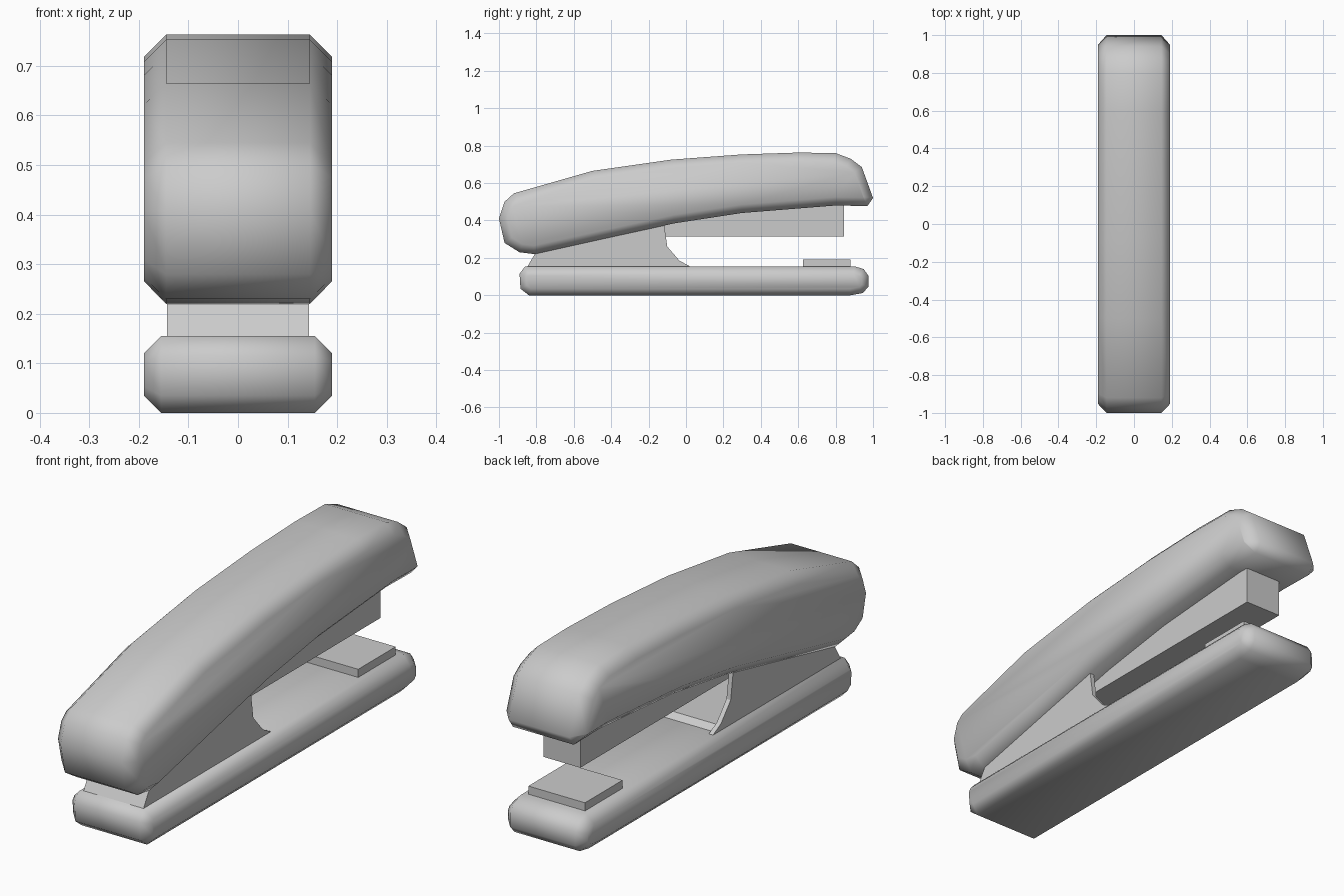
import bpy
import bmesh
from mathutils import Vector

if "Cube" in bpy.data.objects:
    bpy.data.objects.remove(bpy.data.objects["Cube"], do_unlink=True)

GREY = (0.6, 0.6, 0.6, 1)
grey = bpy.data.materials.new("plain grey")
grey.use_nodes = True
grey.diffuse_color = GREY
grey.node_tree.nodes["Principled BSDF"].inputs["Base Color"].default_value = GREY


def inset(profile, d):
    """Move every edge of a counter-clockwise (y, z) outline inwards by d."""
    pts = [Vector(p) for p in profile]
    result = []
    for i, p in enumerate(pts):
        a = (p - pts[i - 1]).normalized()
        b = (pts[(i + 1) % len(pts)] - p).normalized()
        na, nb = Vector((-a.y, a.x)), Vector((-b.y, b.x))
        result.append(p + (na + nb) * d / (1 + na.dot(nb)))
    return result


def loft(name, sections, smooth=False):
    """Join equal-length (y, z) outlines placed at different x."""
    bm = bmesh.new()
    rings = [[bm.verts.new((x, y, z)) for y, z in outline] for x, outline in sections]
    n = len(rings[0])
    for r, s in zip(rings, rings[1:]):
        for i in range(n):
            j = (i + 1) % n
            bm.faces.new((r[i], r[j], s[j], s[i]))
    bm.faces.new(rings[0])
    bm.faces.new(rings[-1])
    bmesh.ops.recalc_face_normals(bm, faces=bm.faces)
    for f in bm.faces:
        f.smooth = smooth
    mesh = bpy.data.meshes.new(name)
    bm.to_mesh(mesh)
    bm.free()
    mesh.materials.append(grey)
    obj = bpy.data.objects.new(name, mesh)
    bpy.context.collection.objects.link(obj)
    return obj


def rounded_body(name, profile, half_width, bevel):
    side = inset(profile, bevel)
    flat = half_width - bevel
    loft(name, [(-half_width, side), (-flat, profile),
                (flat, profile), (half_width, side)], smooth=True)


def block(name, half_width, y0, y1, z0, z1):
    outline = [(y0, z0), (y1, z0), (y1, z1), (y0, z1)]
    return loft(name, [(-half_width, outline), (half_width, outline)])


# Arched top cover
rounded_body("top_cover", [
    (-0.97, 0.28), (-0.89, 0.23), (-0.81, 0.22), (-0.45, 0.3), (-0.06, 0.385),
    (0.3, 0.44), (0.8, 0.48), (0.97, 0.477), (1.0, 0.52), (0.94, 0.685),
    (0.88, 0.73), (0.8, 0.76), (0.6, 0.763), (0.3, 0.753), (-0.08, 0.725),
    (-0.5, 0.665), (-0.92, 0.545), (-0.97, 0.5), (-1.0, 0.41)], 0.19, 0.045)

# Base
rounded_body("base", [
    (-0.885, 0.035), (-0.84, 0), (0.88, 0), (0.945, 0.012), (0.975, 0.045),
    (0.975, 0.105), (0.95, 0.14), (0.9, 0.155), (-0.86, 0.155), (-0.89, 0.115)],
    0.19, 0.035)

# Hinge bracket: two cheeks, a floor and a sloping front wall
cheek = [(-0.85, 0.15), (0.02, 0.15), (0.02, 0.155), (-0.035, 0.185), (-0.1, 0.26),
         (-0.12, 0.4), (-0.55, 0.31), (-0.8, 0.235)]
for name, sign in (("bracket_cheek_left", 1), ("bracket_cheek_right", -1)):
    loft(name, [(sign * 0.123, cheek), (sign * 0.143, cheek)])
floor = [(-0.83, 0.15), (0.0, 0.15), (-0.035, 0.175), (-0.8, 0.175)]
loft("bracket_floor", [(-0.123, floor), (0.123, floor)])
wall = [(-0.85, 0.15), (-0.82, 0.15), (-0.77, 0.24), (-0.8, 0.235)]
loft("bracket_front_wall", [(-0.123, wall), (0.123, wall)])

# Staple magazine and anvil plate
block("magazine", 0.088, -0.4, 0.845, 0.315, 0.5)
block("anvil_plate", 0.135, 0.625, 0.88, 0.15, 0.19)
